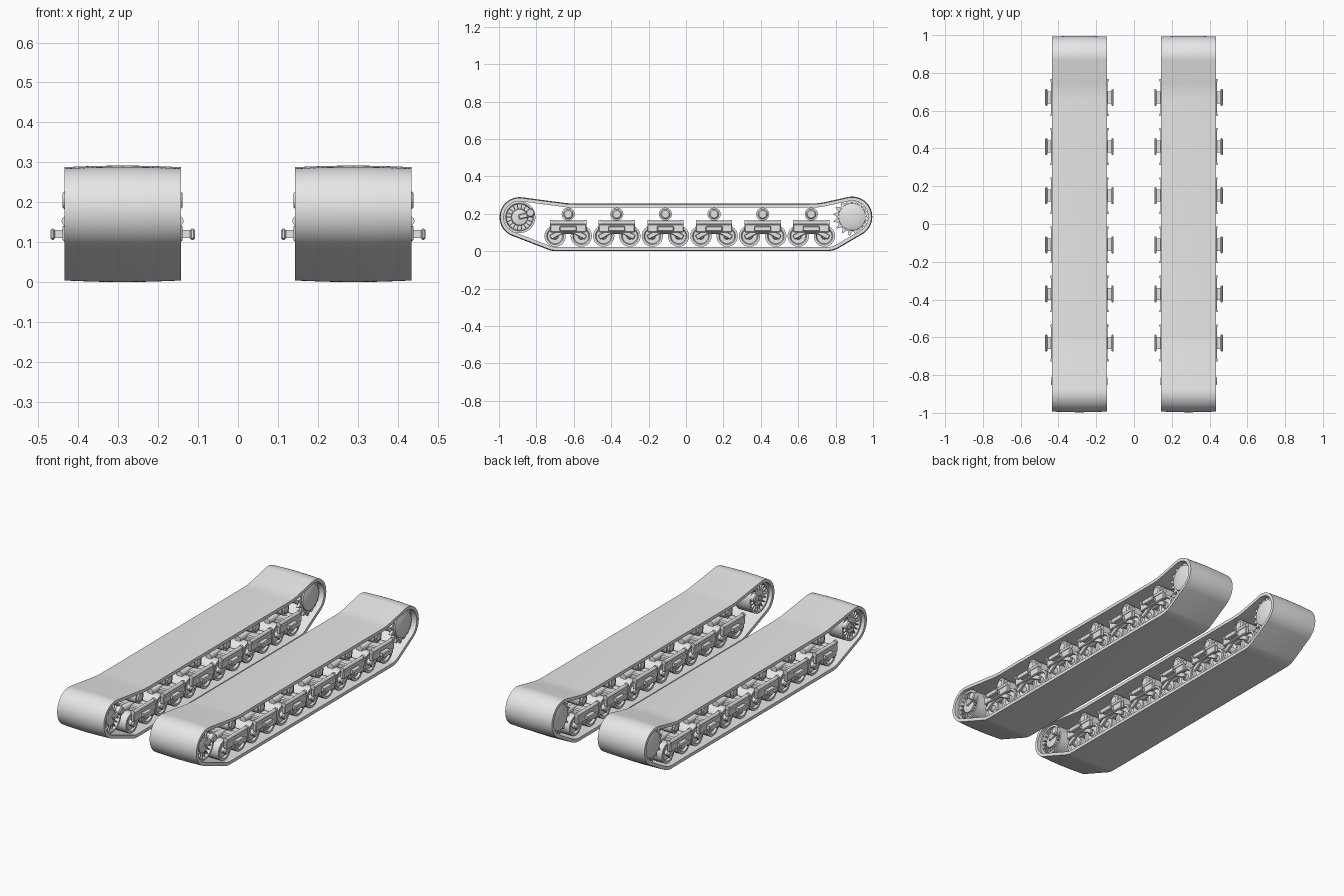
import bpy, bmesh, math
from mathutils import Vector, Matrix

if "Cube" in bpy.data.objects:
    bpy.data.objects.remove(bpy.data.objects["Cube"], do_unlink=True)

CX = 0.289  # centre line of one track unit, the other is mirrored

grey = bpy.data.materials.new("light_grey")
grey.use_nodes = True
grey.diffuse_color = (0.8, 0.8, 0.8, 1)
grey.node_tree.nodes["Principled BSDF"].inputs["Base Color"].default_value = (0.8, 0.8, 0.8, 1)


def finish(bm, name, angle=32):
    """Turn a bmesh into a mirrored, edge-aware smooth object."""
    bmesh.ops.translate(bm, verts=bm.verts, vec=(CX, 0, 0))
    bmesh.ops.recalc_face_normals(bm, faces=bm.faces)
    me = bpy.data.meshes.new(name)
    bm.to_mesh(me)
    bm.free()
    me.materials.append(grey)
    ob = bpy.data.objects.new(name, me)
    bpy.context.scene.collection.objects.link(ob)
    bpy.ops.object.select_all(action="DESELECT")
    ob.select_set(True)
    bpy.context.view_layer.objects.active = ob
    bpy.ops.object.shade_smooth_by_angle(angle=math.radians(angle))
    mir = ob.modifiers.new("mirror", "MIRROR")
    mir.use_mirror_merge = False


def loft(bm, rings, closed=False):
    """Join rings of points; close the loop or cap the ends."""
    vr = [[bm.verts.new(p) for p in ring] for ring in rings]
    n = len(vr[0])
    for i in range(len(vr) if closed else len(vr) - 1):
        a, b = vr[i], vr[(i + 1) % len(vr)]
        for j in range(n):
            bm.faces.new((a[j], a[(j + 1) % n], b[(j + 1) % n], b[j]))
    if not closed:
        bm.faces.new(vr[0])
        bm.faces.new(vr[-1])


def lathe(bm, profile, y, z, seg=24, axis="X", x=0):
    """Revolve (along, radius) pairs about an axle."""
    rings = []
    for along, r in profile:
        ring = []
        for k in range(seg):
            a = math.tau * k / seg
            c, s = r * math.cos(a), r * math.sin(a)
            ring.append((x + along, y + c, z + s) if axis == "X" else (x + c, y + along, z + s))
        rings.append(ring)
    loft(bm, rings)


def box(bm, x, y, z, sx, sy, sz, bevel=0.0, tilt=0.0):
    m = Matrix.Translation((x, y, z)) @ Matrix.Rotation(tilt, 4, "X") @ Matrix.Diagonal((sx, sy, sz, 1))
    vs = bmesh.ops.create_cube(bm, size=1, matrix=m)["verts"]
    if bevel:
        es = list({e for v in vs for e in v.link_edges})
        bmesh.ops.bevel(bm, geom=es, offset=bevel, segments=1, affect="EDGES")


def arc(cy, cz, r, a0, a1, n):
    return [Vector((cy + r * math.cos(math.radians(a0 + (a1 - a0) * i / n)),
                    cz + r * math.sin(math.radians(a0 + (a1 - a0) * i / n)))) for i in range(n + 1)]


# Track band: crowned section swept round the running gear
IDLER, SPROCKET = (-0.89, 0.182), (0.888, 0.184)
path = arc(*IDLER, 0.107, 82, 251, 28)
path += arc(-0.69, 0.14, 0.14, 253, 270, 4) + arc(0.75, 0.14, 0.14, 270, 296, 5)
path += arc(*SPROCKET, 0.108, -63, 101, 28)
path += [Vector((0.74, 0.262)), Vector((0.70, 0.256)), Vector((0.66, 0.255)),
         Vector((-0.60, 0.255)), Vector((-0.64, 0.257))]
section = [(-0.146, 0.004), (-0.07, 0.001), (0, 0), (0.07, 0.001), (0.146, 0.004),
           (0.146, 0.022), (-0.146, 0.022)]
bm = bmesh.new()
rings = []
for i, p in enumerate(path):
    t0 = (p - path[i - 1]).normalized()
    t1 = (path[(i + 1) % len(path)] - p).normalized()
    t = (t0 + t1).normalized()
    inward = Vector((-t.y, t.x))
    rings.append([(x, p.x + inward.x * d, p.y + inward.y * d) for x, d in section])
loft(bm, rings, closed=True)
finish(bm, "track_band")

# Road wheels, return rollers and suspension, six bogies per track
wheels, rollers, frames, springs = (bmesh.new() for _ in range(4))
for i in range(6):
    y = -0.63 + 0.26 * i
    for s in (-1, 1):
        for d in (-0.07, 0.07):
            lathe(wheels, [(s * 0.02, 0.03), (s * 0.02, 0.057), (s * 0.118, 0.057), (s * 0.118, 0.045),
                           (s * 0.108, 0.04), (s * 0.108, 0.018), (s * 0.128, 0.014)], y + d, 0.081)
        lathe(rollers, [(s * 0.02, 0.02), (s * 0.02, 0.035), (s * 0.115, 0.035), (s * 0.115, 0.026),
                        (s * 0.122, 0.02)], y, 0.198, 20)
        # side plate, swing arms and end cap
        box(frames, s * 0.139, y, 0.122, 0.022, 0.194, 0.042, 0.004)
        for d in (-1, 1):
            box(frames, s * 0.134, y + d * 0.055, 0.095, 0.014, 0.09, 0.026, 0.003, d * -0.5)
        box(frames, s * 0.16, y, 0.12, 0.03, 0.064, 0.02)
        box(frames, s * 0.175, y, 0.12, 0.012, 0.09, 0.028, 0.004)
        # horizontal spring with collars
        lathe(springs, [(-0.097, 0.009), (-0.097, 0.013), (-0.085, 0.013), (-0.085, 0.01), (0.085, 0.01),
                        (0.085, 0.013), (0.097, 0.013), (0.097, 0.009)], y, 0.153, 12, "Y", s * 0.14)
        lathe(springs, [(-0.085, 0.018), (0.085, 0.018)], y, 0.145, 16, "Y", s * 0.06)
    for d in (-0.07, 0.07):
        lathe(wheels, [(-0.1, 0.014), (0.1, 0.014)], y + d, 0.081, 12)
    lathe(rollers, [(-0.1, 0.012), (0.1, 0.012)], y, 0.198, 12)
    box(frames, 0, y, 0.122, 0.26, 0.06, 0.06, 0.006)
finish(wheels, "road_wheels")
finish(rollers, "return_rollers")
finish(frames, "bogie_frames")
finish(springs, "bogie_springs")

# Front idler: two rims, radial fins and a stepped hub
bm = bmesh.new()
iy, iz = IDLER
for s in (-1, 1):
    lathe(bm, [(s * 0.03, 0.05), (s * 0.03, 0.085), (s * 0.125, 0.085), (s * 0.125, 0.074),
               (s * 0.1, 0.07), (s * 0.1, 0.045), (s * 0.12, 0.042), (s * 0.125, 0.02)], iy, iz, 32)
    for k in range(18):
        a = math.tau * k / 18
        box(bm, s * 0.108, iy + 0.058 * math.cos(a), iz + 0.058 * math.sin(a), 0.022, 0.03, 0.005, 0, a)
lathe(bm, [(-0.1, 0.03), (0.1, 0.03)], iy, iz, 16)
finish(bm, "idler_wheel")

# Idler adjuster arm and its pivot boss
bm = bmesh.new()
for s in (-1, 1):
    box(bm, s * 0.132, -0.855, 0.192, 0.012, 0.08, 0.026, 0.004, 0.25)
    lathe(bm, [(s * 0.12, 0.023), (s * 0.145, 0.023), (s * 0.15, 0.018)], -0.832, 0.205, 16)
finish(bm, "idler_arm")

# Rear drive sprocket: toothed rings with a domed cover
bm = bmesh.new()
sy, sz = SPROCKET
TEETH = 16
for s in (-1, 1):
    rings = []
    for x in (0.1, 0.115):
        ring = []
        for k in range(TEETH * 4):
            r = (0.08, 0.08, 0.102, 0.102)[k % 4]
            a = math.tau * (k + (0.3 if k % 4 == 2 else -0.3 if k % 4 == 3 else 0)) / (TEETH * 4)
            ring.append((s * x, sy + r * math.cos(a), sz + r * math.sin(a)))
        rings.append(ring)
    loft(bm, rings)
    lathe(bm, [(s * 0.11, 0.074), (s * 0.122, 0.072), (s * 0.128, 0.055), (s * 0.132, 0.03),
               (s * 0.133, 0.008)], sy, sz, 32)
lathe(bm, [(-0.105, 0.07), (-0.05, 0.055), (0.05, 0.055), (0.105, 0.07)], sy, sz, 32)
finish(bm, "drive_sprocket")
